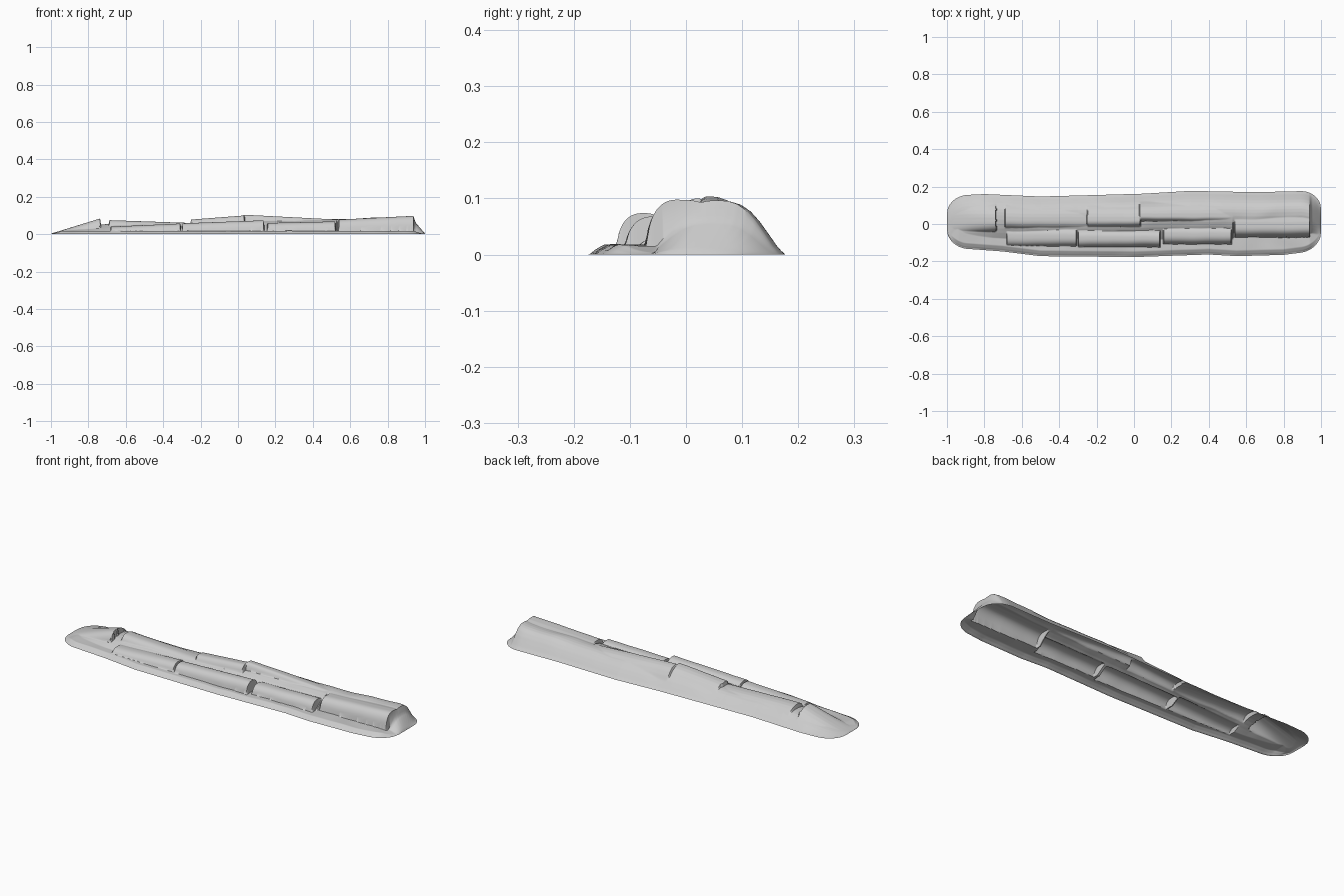
import bpy, bmesh, math
from mathutils import Vector, noise

if "Cube" in bpy.data.objects:
    bpy.data.objects.remove(bpy.data.objects["Cube"])

def lerp(pts, x):
    """Piecewise-linear curve through (x, value) points."""
    if x <= pts[0][0]:
        return pts[0][1]
    for (a, va), (b, vb) in zip(pts, pts[1:]):
        if x <= b:
            return va + (vb - va) * (x - a) / (b - a)
    return pts[-1][1]

# Plan outline and the mortar bank's crest height
BACK = [(-1, .15), (-.8, .16), (-.5, .147), (-.2, .155), (.05, .162), (.3, .177), (.65, .17), (.95, .177)]
FRONT = [(-1, -.125), (-.7, -.147), (-.5, -.172), (0, -.177), (.4, -.163), (.55, -.172), (.8, -.165), (1, -.14)]
BANK = [(-1, .004), (-.9, .028), (-.75, .05), (-.65, .058), (-.3, .057), (0, .072), (.5, .078),
        (.9, .094), (.938, .096), (.95, .06), (.985, .02), (1, .003)]

# Ridge tiles: x0, x1, front y, crest y, height at x0, height at x1
RIDGE = [(-.97, -.738, -.045, .015, .012, .084),
         (-.69, -.25, -.030, .02, .075, .060),
         (-.25, .035, -.022, .02, .078, .100),
         (.03, .535, .008, .04, .104, .078),
         (.54, .94, -.071, -.015, .078, .098)]

# Lower row of half-round tiles: x0, x1, front y, back y, height at x0, height at x1
LOWER = [(-.68, -.305, -.118, -.015, .040, .057),
         (-.298, .138, -.124, -.026, .058, .074),
         (.156, .52, -.108, -.004, .060, .068)]

def edges(x):
    """Front and back foot of the mound, with rounded corners at both ends."""
    r = .11
    d = min(1, (1 - abs(x)) / r)
    inset = .095 * (1 - math.sqrt(max(0, 1 - (1 - d) ** 2)))
    return lerp(FRONT, x) + inset, lerp(BACK, x) - inset

def slope(t):
    """Bank profile: round at the crest, flaring slightly at the foot."""
    return lerp([(0, 1), (.15, .985), (.3, .93), (.45, .81), (.6, .62), (.75, .38), (.88, .16), (1, 0)], t)

def arch(t):
    return max(0, 1 - abs(t) ** 2.5) ** (1 / 2.4) if abs(t) < 1 else 0

def height(x, y, yf, yb):
    wob = noise.noise(Vector((x * 9, y * 14, 2)))
    wx = x + .003 * noise.noise(Vector((y * 25, x * 3, 5)))
    wy = y + .003 * noise.noise(Vector((x * 8, 0, 7)))
    end = min(1, (1 - abs(x)) / .06)
    # front apron and mortar bank
    z = .017 * min(1, max(0, y - yf) / .03) * end * min(1, max(0, .05 - y) / .05)
    h, crest = lerp(BANK, x), yb - .11
    if y > crest:
        z = max(z, h * slope((y - crest) / (yb - crest)))
    else:
        fy = -.07 if x > .53 else -.11
        z = max(z, h * slope(max(0, (crest - y) / (crest - fy))))
    z += .003 * wob * min(1, (yb - y) / .04)
    # tiles bedded on the bank, their backs fading into the mortar
    for x0, x1, f, c, h0, h1 in RIDGE:
        if x0 < wx < x1:
            h = h0 + (h1 - h0) * (wx - x0) / (x1 - x0)
            if wy < c:
                z = max(z, h * arch((c - wy) / (c - f)))
            else:
                z = max(z, h * slope((wy - c) / (.92 * yb - c)))
    for x0, x1, f, b, h0, h1 in LOWER:
        if x0 < wx < x1:
            h = h0 + (h1 - h0) * (wx - x0) / (x1 - x0)
            z = max(z, h * arch((wy - (f + b) / 2) / ((b - f) / 2)))
    # the front rim rounds down to the ground
    return max(0, z) * min(1, max(0, y - yf) / .012)

# One open shell: mortar bank with its two rows of tiles
NX, NY = 440, 96
bm = bmesh.new()
rows = []
for i in range(NX + 1):
    u = -1 + 2 * i / NX
    x = u + .012 * math.sin(math.pi * u) * abs(u) ** 8
    yf, yb = edges(x)
    row = []
    for j in range(NY + 1):
        y = yf + (yb - yf) * j / NY
        z = 0 if i in (0, NX) or j in (0, NY) else height(x, y, yf, yb)
        row.append(bm.verts.new((x, y, z)))
    rows.append(row)
for a, b in zip(rows, rows[1:]):
    for j in range(NY):
        bm.faces.new((a[j], b[j], b[j + 1], a[j + 1]))

me = bpy.data.meshes.new("tiled_ridge")
bm.to_mesh(me)
bm.free()
ob = bpy.data.objects.new("tiled_ridge", me)
bpy.context.collection.objects.link(ob)
bpy.context.view_layer.objects.active = ob
ob.select_set(True)
bpy.ops.object.shade_smooth_by_angle(angle=math.radians(50))
